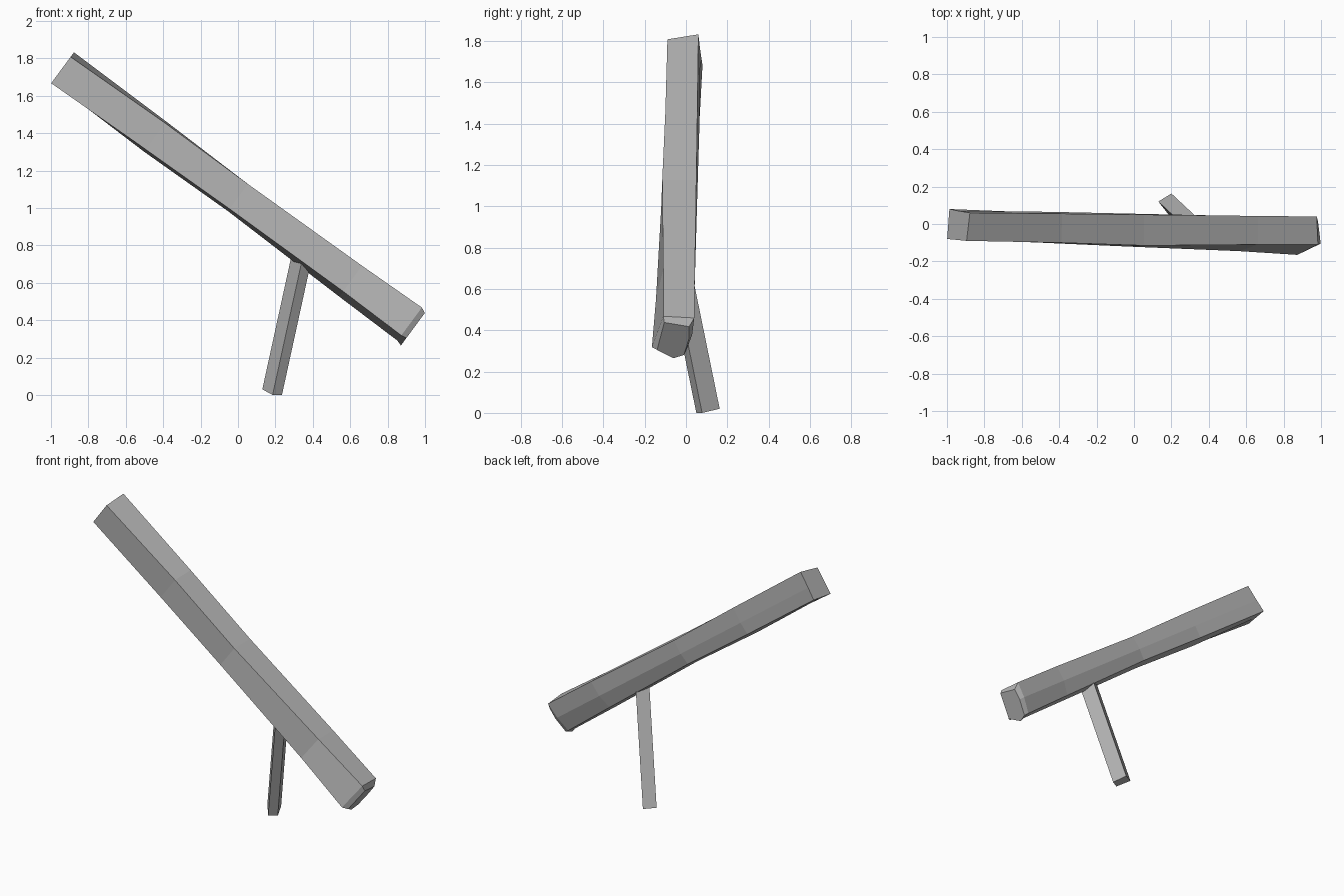
import bpy
import bmesh
from mathutils import Vector

default_cube = bpy.data.objects.get("Cube")
if default_cube:
    bpy.data.objects.remove(default_cube, do_unlink=True)


def make_material(name, colour):
    material = bpy.data.materials.new(name)
    material.use_nodes = True
    material.diffuse_color = colour
    shader = next(n for n in material.node_tree.nodes if n.type == "BSDF_PRINCIPLED")
    shader.inputs["Base Color"].default_value = colour
    return material


def loft(name, rings, material):
    """Skin a row of matching rings into a closed, flat-shaded solid."""
    mesh = bpy.data.meshes.new(name)
    bm = bmesh.new()
    loops = [[bm.verts.new(point) for point in ring] for ring in rings]
    for lower, upper in zip(loops, loops[1:]):
        count = len(lower)
        for i in range(count):
            j = (i + 1) % count
            bm.faces.new((lower[i], lower[j], upper[j], upper[i]))
    bm.faces.new(loops[0])
    bm.faces.new(loops[-1])
    bmesh.ops.recalc_face_normals(bm, faces=bm.faces)
    bm.to_mesh(mesh)
    bm.free()
    mesh.materials.append(material)
    part = bpy.data.objects.new(name, mesh)
    bpy.context.collection.objects.link(part)
    return part


grey = make_material("plain_grey", (0.45, 0.45, 0.45, 1.0))

# Sloping beam: rough-hewn sections placed along a tilted axis
beam_centre = Vector((0, 0, 1.055))
along = Vector((0.805, 0, -0.593)).normalized()
across = Vector((-along.z, 0, along.x))
depth = Vector((0, 1, 0))

# Each section: distance along the axis, then (depth, height) of its corners:
# top front, top back, back middle, bottom back, bottom middle, bottom front
beam_sections = [
    (-1.167, [(-.09, .075), (.06, .105), (.07, 0), (.08, -.08), (0, -.09), (-.08, -.1)]),
    (-.55, [(-.1, .09), (.055, .1), (.065, 0), (.06, -.08), (-.03, -.1), (-.1, -.085)]),
    (0, [(-.115, .09), (.05, .09), (.055, 0), (.045, -.075), (-.05, -.09), (-.12, -.075)]),
    (.75, [(-.11, .1), (.043, .1), (.042, 0), (.01, -.09), (-.04, -.105), (-.145, -.07)]),
    (1.14, [(-.11, .11), (.04, .1), (.03, 0), (0, -.1), (-.06, -.11), (-.165, -.075)]),
    (1.17, [(-.105, .095), (.015, .07), (.015, 0), (-.01, -.1), (-.06, -.12), (-.14, -.07)]),
]
beam_rings = [
    [beam_centre + along * distance + depth * y + across * height for y, height in corners]
    for distance, corners in beam_sections
]
loft("sloping_beam", beam_rings, grey)

# Leaning prop: a square post whose top is buried in the beam
foot = [Vector(p) for p in ((.13, .12, .03), (.2, .163, .02), (.235, .078, 0), (.185, .05, 0))]
lean = Vector((.155, -.145, .71))
loft("leaning_prop", [foot, [corner + lean for corner in foot]], grey)
